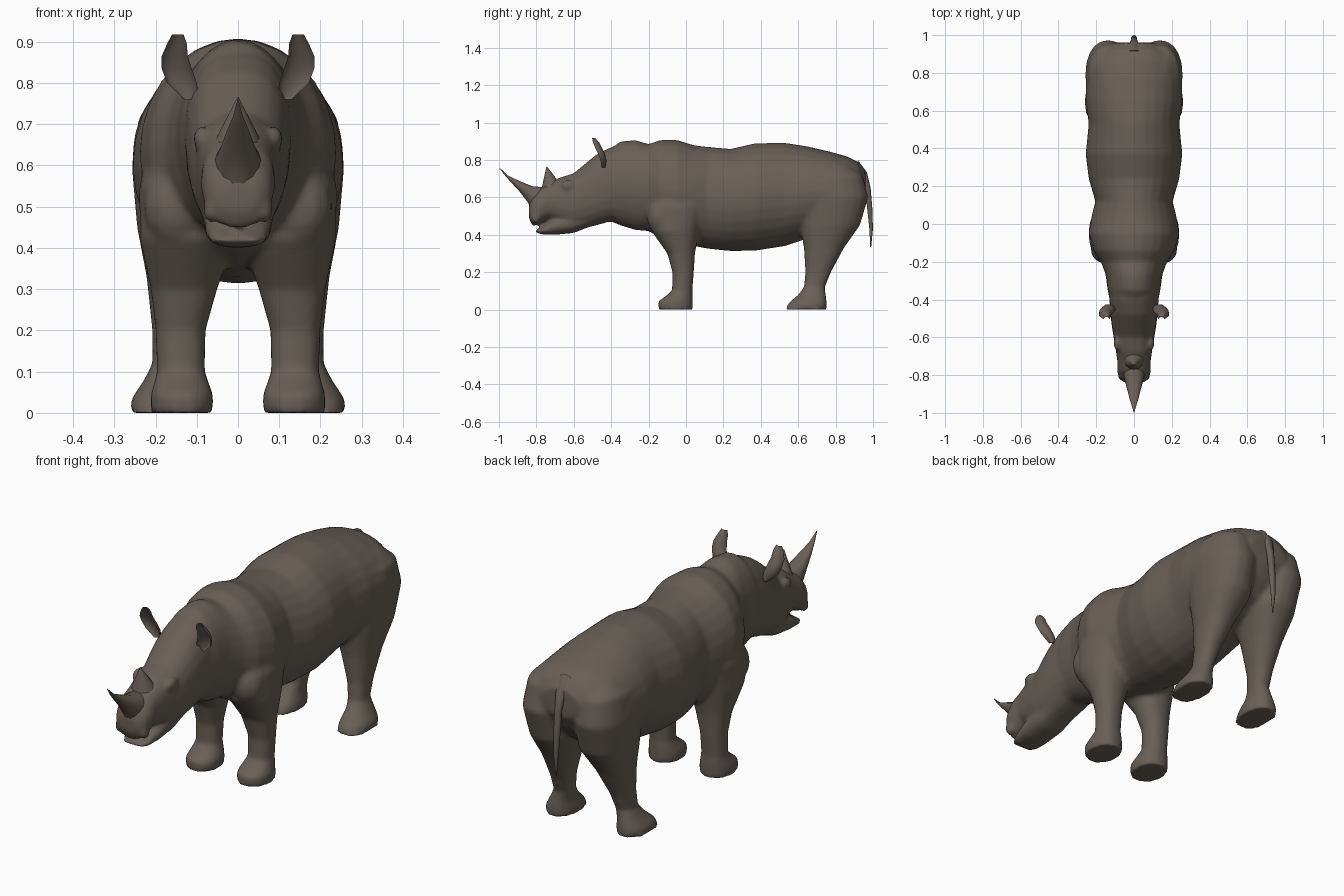
import bpy
import bmesh
import math
from mathutils import Vector, Matrix

if "Cube" in bpy.data.objects:
    bpy.data.objects.remove(bpy.data.objects["Cube"], do_unlink=True)

hide = bpy.data.materials.new("grey brown hide")
colour = (0.14, 0.115, 0.095, 1)
hide.diffuse_color = colour
hide.use_nodes = True
hide.node_tree.nodes["Principled BSDF"].inputs["Base Color"].default_value = colour


def loft(bm, sections, sides=20, power=1.0, cup=False):
    """Skin rings given as (centre x, half width, start point, end point)."""
    rings = []
    for x, half_width, start, end in sections:
        a, b = Vector((x, *start)), Vector((x, *end))
        centre, across = (a + b) / 2, (b - a) / 2
        ring = []
        for i in range(sides):
            angle = math.tau * i / sides
            c, s = math.cos(angle), math.sin(angle)
            c = math.copysign(abs(c) ** power, c)
            s = math.copysign(abs(s) ** power, s)
            if cup and s < 0:
                s *= -0.55
            ring.append(bm.verts.new(centre + across * s + Vector((half_width * c, 0, 0))))
        rings.append(ring)
    for low, high in zip(rings, rings[1:]):
        for i in range(sides):
            j = (i + 1) % sides
            bm.faces.new((low[i], low[j], high[j], high[i]))
    bm.faces.new(rings[0][::-1])
    bm.faces.new(rings[-1])


def lengthwise(rows):
    """Rows of y, bottom, top, half width become upright rings."""
    return [(0, w, (y, low), (y, high)) for y, low, high, w in rows]


def standing(rows, side):
    """Rows of z, inner x, outer x, front y, back y become level rings."""
    return [(side * (inner + outer) / 2, (outer - inner) / 2, (front, z), (back, z))
            for z, inner, outer, front, back in rows]


def finish(bm, name):
    bmesh.ops.recalc_face_normals(bm, faces=bm.faces[:])
    mesh = bpy.data.meshes.new(name)
    bm.to_mesh(mesh)
    bm.free()
    mesh.materials.append(hide)
    obj = bpy.data.objects.new(name, mesh)
    bpy.context.collection.objects.link(obj)
    bpy.ops.object.select_all(action="DESELECT")
    obj.select_set(True)
    bpy.context.view_layer.objects.active = obj
    bpy.ops.object.shade_smooth_by_angle(angle=math.radians(50))
    return obj


head = [
    (-.84, .49, .56, .05),
    (-.82, .445, .61, .078),
    (-.78, .46, .65, .09),
    (-.73, .485, .675, .088),
    (-.68, .46, .705, .095),
    (-.6, .43, .73, .108),
    (-.54, .435, .78, .118),
    (-.48, .45, .83, .125),
    (-.41, .47, .865, .13),
    (-.34, .46, .89, .13),
]
jaw = [
    (-.805, .413, .425, .05),
    (-.77, .402, .443, .07),
    (-.7, .4, .49, .08),
    (-.6, .41, .53, .085),
    (-.5, .45, .54, .08),
]
trunk = [
    (-.42, .48, .85, .125),
    (-.35, .45, .9, .14),
    (-.27, .425, .907, .15),
    (-.2, .42, .885, .175),
    (-.14, .385, .907, .215),
    (-.05, .355, .908, .24),
    (.04, .34, .88, .225),
    (.12, .325, .87, .205),
    (.24, .313, .86, .24),
    (.37, .315, .89, .256),
    (.53, .34, .892, .24),
    (.65, .38, .873, .255),
    (.77, .42, .845, .255),
    (.86, .47, .82, .235),
    (.92, .54, .79, .18),
    (.96, .61, .74, .1),
]
front_leg = [
    (0, .06, .212, -.148, .037),
    (.045, .06, .212, -.148, .037),
    (.072, .07, .204, -.11, .037),
    (.1, .08, .197, -.075, .034),
    (.2, .078, .2, -.073, .042),
    (.3, .05, .212, -.1, .048),
    (.42, .01, .238, -.185, .07),
    (.55, .03, .24, -.2, .1),
    (.68, .08, .2, -.15, .08),
]
hind_leg = [
    (0, .115, .264, .53, .753),
    (.035, .118, .258, .548, .753),
    (.08, .127, .228, .6, .748),
    (.12, .122, .208, .63, .743),
    (.2, .108, .208, .638, .775),
    (.33, .065, .222, .63, .845),
    (.45, .018, .245, .61, .93),
    (.6, .015, .258, .6, .975),
    (.72, .03, .24, .62, .945),
    (.78, .07, .18, .7, .86),
]

# Body, head and legs, fused into one continuous skin
bm = bmesh.new()
loft(bm, lengthwise(head), power=0.85)
loft(bm, lengthwise(jaw), power=0.85)
loft(bm, lengthwise(trunk), sides=28)
for side in (-1, 1):
    loft(bm, standing(front_leg, side), power=0.9)
    loft(bm, standing(hind_leg, side), power=0.9)
    # Nostril rims, brows and shoulder folds
    for spot, size in (((.066, -.805, .49), (.02, .025, .03)),
                       ((.088, -.63, .665), (.022, .04, .03)),
                       ((.15, -.14, .5), (.08, .07, .1))):
        place = Matrix.Translation((side * spot[0], spot[1], spot[2]))
        bmesh.ops.create_uvsphere(bm, u_segments=12, v_segments=8, radius=1,
                                  matrix=place @ Matrix.Diagonal((*size, 1)))
body = finish(bm, "body")
remesh = body.modifiers.new("fuse", "REMESH")
remesh.mode = "VOXEL"
remesh.voxel_size = 0.011
remesh.use_smooth_shade = True
soften = body.modifiers.new("soften", "SMOOTH")
soften.factor = 0.5
soften.iterations = 5

# Long front horn sweeping forward and up
bm = bmesh.new()
loft(bm, [
    (0, .06, (-.835, .54), (-.7, .64)),
    (0, .056, (-.845, .57), (-.75, .655)),
    (0, .042, (-.886, .626), (-.82, .66)),
    (0, .026, (-.94, .685), (-.89, .688)),
    (0, .012, (-.972, .722), (-.95, .716)),
    (0, .001, (-1, .761), (-.998, .76)),
], sides=14)
finish(bm, "front_horn")

# Short rear horn
bm = bmesh.new()
loft(bm, [
    (0, .06, (-.775, .63), (-.66, .67)),
    (0, .042, (-.765, .68), (-.69, .695)),
    (0, .022, (-.755, .725), (-.712, .725)),
    (0, .001, (-.746, .766), (-.744, .766)),
], sides=12)
finish(bm, "rear_horn")

# Cupped ears opening forward
ear = [
    (.76, .095, .13, -.47, -.43),
    (.8, .1, .172, -.49, -.425),
    (.835, .112, .185, -.505, -.435),
    (.865, .122, .185, -.52, -.45),
    (.895, .124, .172, -.53, -.465),
    (.917, .132, .16, -.52, -.485),
]
for side, label in ((1, "left"), (-1, "right")):
    bm = bmesh.new()
    loft(bm, standing(ear, side), sides=16, cup=True)
    finish(bm, label + "_ear")

# Hanging tail
bm = bmesh.new()
loft(bm, [
    (0, .035, (.9, .74), (.92, .8)),
    (0, .024, (.945, .7), (.968, .735)),
    (0, .017, (.957, .64), (.988, .65)),
    (0, .016, (.968, .54), (.997, .54)),
    (0, .011, (.98, .43), (1, .43)),
    (0, .002, (.985, .335), (.99, .335)),
], sides=10)
finish(bm, "tail")
